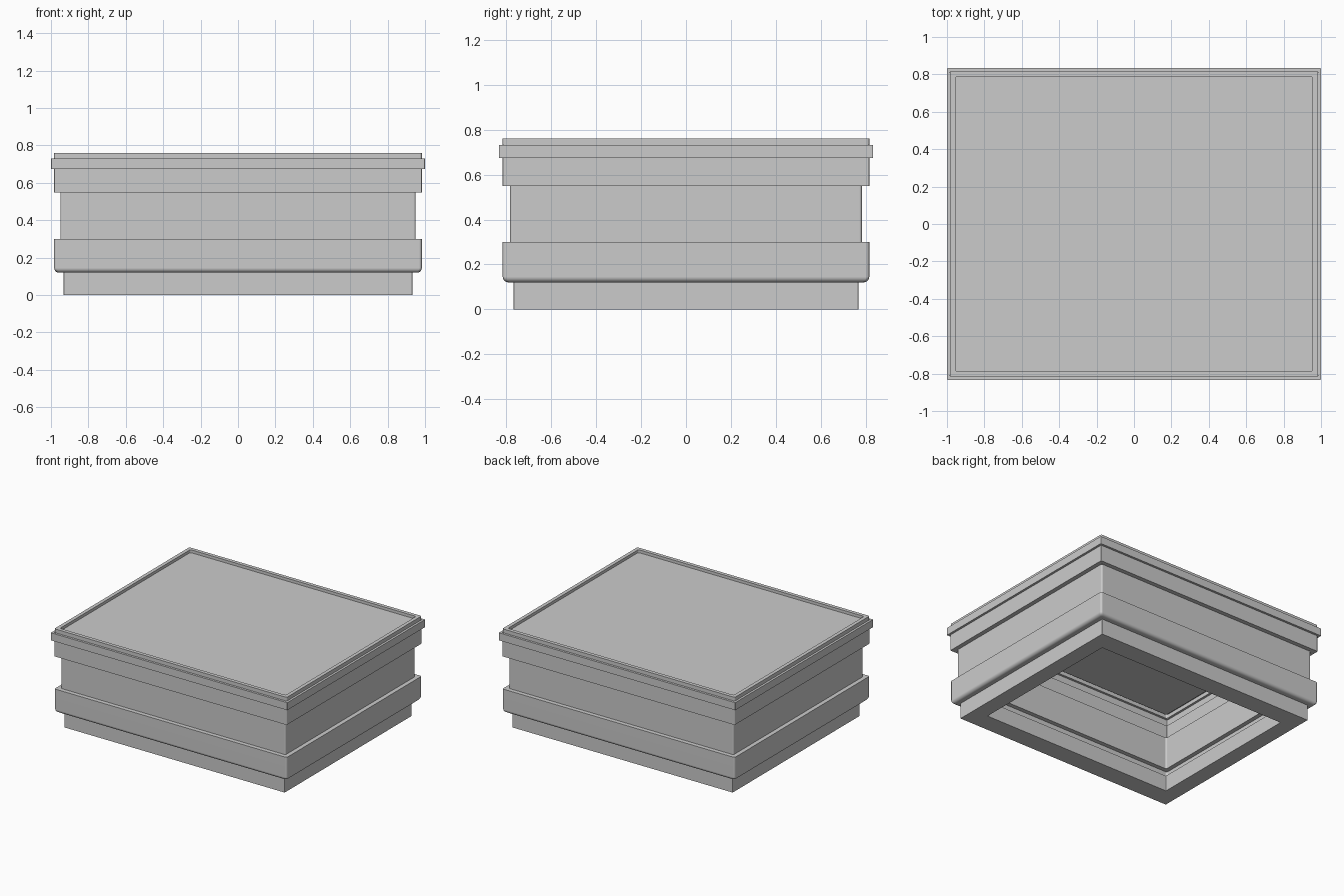
import bpy
import bmesh
from math import sin, cos, pi

if "Cube" in bpy.data.objects:
    bpy.data.objects.remove(bpy.data.objects["Cube"], do_unlink=True)

grey = bpy.data.materials.new("mid grey")
grey.use_nodes = True
COLOUR = (0.6, 0.6, 0.6, 1)
grey.diffuse_color = COLOUR
for node in grey.node_tree.nodes:
    if node.type == "BSDF_PRINCIPLED":
        node.inputs["Base Color"].default_value = COLOUR

STEPS = 4   # segments in each rounded corner


def outline(points, shallower=0.167):
    """Turn (half width, height) into (half width, half depth, height)."""
    return [(half, half - shallower, z) for half, z in points]


def ring(bm, half_x, half_y, z, radius):
    """Rounded rectangle, counter-clockwise from above."""
    cx, cy = half_x - radius, half_y - radius
    verts = []
    for quarter, (sx, sy) in enumerate([(1, 1), (-1, 1), (-1, -1), (1, -1)]):
        for k in range(STEPS + 1):
            a = (quarter + k / STEPS) * pi / 2
            verts.append(bm.verts.new((sx * cx + radius * cos(a),
                                       sy * cy + radius * sin(a), z)))
    return verts


def sweep(name, profile, radius, cap_first=False):
    """Join rounded rectangles along a profile into a thin shell."""
    bm = bmesh.new()
    rings = [ring(bm, *point, radius) for point in profile]
    for a, b in zip(rings, rings[1:]):
        for i in range(len(a)):
            j = (i + 1) % len(a)
            bm.faces.new((b[i], b[j], a[j], a[i]))
    if cap_first:
        bm.faces.new(rings[0])
    mesh = bpy.data.meshes.new(name)
    bm.to_mesh(mesh)
    bm.free()
    mesh.materials.append(grey)
    obj = bpy.data.objects.new(name, mesh)
    bpy.context.collection.objects.link(obj)
    bpy.ops.object.select_all(action="DESELECT")
    obj.select_set(True)
    bpy.context.view_layer.objects.active = obj
    bpy.ops.object.shade_smooth_by_angle(angle=pi / 6)
    # Keep the large faces flat and the shading in the rounded corners
    weighted = obj.modifiers.new("flat faces", "WEIGHTED_NORMAL")
    weighted.keep_sharp = True


# Recessed top panel with its raised lip
sweep("top_panel", outline([(0.955, 0.738), (0.955, 0.76), (0.983, 0.76),
                            (0.983, 0.731)]), 0.012, cap_first=True)

# Projecting rim and upper band
sweep("rim", outline([(0.983, 0.731), (1.0, 0.731), (1.0, 0.673),
                      (0.983, 0.673)]), 0.004)
sweep("upper_band", outline([(0.983, 0.673), (0.983, 0.549), (0.95, 0.549)]), 0.006)

# Set-back wall between the bands
sweep("middle_wall", outline([(0.95, 0.549), (0.95, 0.3)]), 0.012)

# Lower band with a rounded underside
FILLET = 0.025
fillet = [(0.983 - FILLET * (1 - cos(t * pi / 8)), 0.12 + FILLET * (1 - sin(t * pi / 8)))
          for t in range(5)]
sweep("lower_band", outline([(0.95, 0.3), (0.983, 0.3)] + fillet + [(0.932, 0.12)]), 0.015)

# Foot frame around the open underside of the hollow shell
foot_outside = outline([(0.932, 0.12), (0.932, 0)], 0.165)
foot_inside = outline([(0.81, 0), (0.81, 0.12)], 0.19)
sweep("foot", foot_outside + foot_inside + foot_outside[:1], 0.002)
